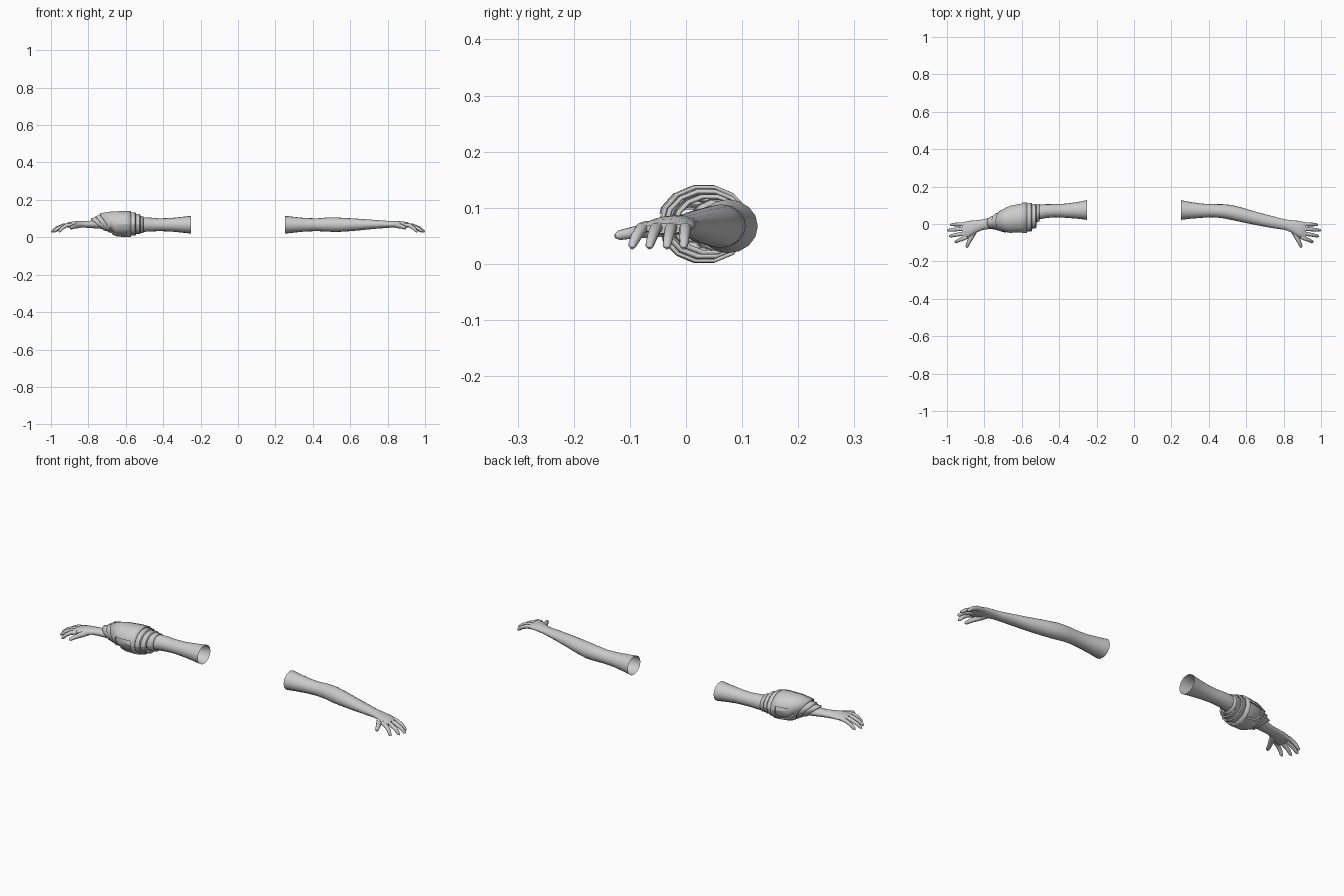
import bpy, bmesh
from math import cos, sin, pi
from mathutils import Vector, Matrix

if "Cube" in bpy.data.objects:
    bpy.data.objects.remove(bpy.data.objects["Cube"])

MIRROR = Matrix.Scale(-1, 4, (1, 0, 0))


def skin(bm, rings, caps):
    """Bridge a list of point rings, optionally closing both ends."""
    vs = [[bm.verts.new(p) for p in r] for r in rings]
    n = len(vs[0])
    for a, b in zip(vs, vs[1:]):
        for i in range(n):
            j = (i + 1) % n
            bm.faces.new((a[i], a[j], b[j], b[i]))
    if caps:
        bm.faces.new(vs[0])
        bm.faces.new(vs[-1])


def limb_ring(x, cy, cz, ry, rz, n=16, slant=0):
    """Oval across the limb; slant pushes the top towards the hand."""
    return [(x + slant * sin(2 * pi * i / n), cy + ry * cos(2 * pi * i / n),
             cz + rz * sin(2 * pi * i / n)) for i in range(n)]


def finger_rings(pts, radii, n=10):
    pts = [Vector(p) for p in pts]
    out = []
    for k, p in enumerate(pts):
        t = pts[min(k + 1, len(pts) - 1)] - pts[max(k - 1, 0)]
        q = t.to_track_quat('Z', 'Y')
        out.append([p + q @ Vector((radii[k] * cos(2 * pi * i / n),
                                    radii[k] * sin(2 * pi * i / n), 0)) for i in range(n)])
    return out


def make(name, bm):
    bmesh.ops.recalc_face_normals(bm, faces=bm.faces)
    me = bpy.data.meshes.new(name)
    bm.to_mesh(me)
    bm.free()
    ob = bpy.data.objects.new(name, me)
    bpy.context.collection.objects.link(ob)
    return ob


def smooth(ob, angle):
    bpy.ops.object.select_all(action='DESELECT')
    ob.select_set(True)
    bpy.context.view_layer.objects.active = ob
    bpy.ops.object.shade_smooth_by_angle(angle=angle)


# Bare arm with palm: x, centre y, centre z, half width, half height
arm_sections = [
    (.25, .075, .067, .053, .048), (.30, .073, .067, .045, .042), (.36, .071, .067, .038, .036),
    (.42, .071, .067, .035, .034), (.47, .069, .068, .037, .037), (.52, .062, .067, .040, .039),
    (.58, .048, .067, .039, .036), (.66, .028, .068, .035, .030), (.74, .010, .069, .032, .023),
    (.81, -.004, .069, .028, .018), (.85, -.015, .070, .034, .017), (.88, -.026, .069, .043, .016),
    (.908, -.034, .066, .045, .014), (.92, -.036, .063, .038, .009)]
bm = bmesh.new()
skin(bm, [limb_ring(*s) for s in arm_sections], True)
arm = make("bare_arm", bm)

# Fingers: base y, tip x, tip y
bm = bmesh.new()
for by, tx, ty in ((.0, .984, -.004), (-.023, 1.0, -.034), (-.047, .989, -.065), (-.069, .96, -.096)):
    bx = .89
    path = [(bx, by, .067), (bx + .4 * (tx - bx), by + .4 * (ty - by), .063),
            (bx + .72 * (tx - bx), by + .72 * (ty - by), .049),
            (tx - .007, ty, .033), (tx - .001, ty, .028)]
    skin(bm, finger_rings(path, (.010, .0105, .0095, .0075, .003)), True)
# Thumb
skin(bm, finger_rings([(.848, -.03, .064), (.866, -.062, .060), (.881, -.092, .056),
                       (.892, -.118, .051), (.895, -.126, .049)],
                      (.014, .014, .011, .009, .004)), True)
digits = make("finger_helper", bm)

# Merge fingers into the palm and open the shoulder end
mod = arm.modifiers.new("merge", 'BOOLEAN')
mod.operation, mod.solver, mod.object = 'UNION', 'EXACT', digits
merged = bpy.data.meshes.new_from_object(arm.evaluated_get(bpy.context.evaluated_depsgraph_get()))
arm.modifiers.clear()
arm.data = merged
bpy.data.objects.remove(digits)
bm = bmesh.new()
bm.from_mesh(merged)
bmesh.ops.delete(bm, geom=[f for f in bm.faces if all(v.co.x < .2505 for v in f.verts)],
                 context='FACES')
bm.to_mesh(merged)
bm.free()
smooth(arm, .9)

# Other arm, which wears the armour
arm2 = arm.copy()
arm2.data = arm.data.copy()
arm2.name = "armoured_arm"
arm2.data.transform(MIRROR)
arm2.data.flip_normals()
bpy.context.collection.objects.link(arm2)


def shell(name, sections, thickness=.006):
    """Open armour sleeve on the mirrored arm."""
    bm = bmesh.new()
    skin(bm, [limb_ring(*s[:5], 14, s[5]) for s in sections], False)
    bm.transform(MIRROR)
    ob = make(name, bm)
    m = ob.modifiers.new("thickness", 'SOLIDIFY')
    m.thickness, m.offset = thickness, -1
    return ob


# Forearm guard and the lining seen through its side windows
guard = shell("forearm_guard", [(.572, .034, .071, .081, .070, 0), (.60, .032, .071, .082, .071, 0),
                                (.66, .025, .071, .077, .069, .015),
                                (.705, .016, .071, .058, .058, .036)])
lining = shell("guard_lining", [(.56, .036, .071, .073, .062, 0), (.60, .032, .071, .075, .064, 0),
                                (.66, .025, .071, .070, .062, .015),
                                (.698, .017, .071, .053, .053, .034)], .004)

# Rectangular windows on both flanks
for label, y in (("front", -.065), ("back", .13)):
    bpy.ops.mesh.primitive_cube_add(size=1, location=(-.64, y, .052))
    cut = bpy.context.object
    cut.name = label + "_window_cutter"
    cut.scale = (.09, .10, .076)
    cut.hide_render = True
    cut.display_type = 'WIRE'
    m = guard.modifiers.new(label + "_window", 'BOOLEAN')
    m.operation, m.solver, m.object = 'DIFFERENCE', 'EXACT', cut

# Slanted wrist bands, each tucked inside the previous one
wrist = [
    shell("wrist_band_outer", [(.68, .020, .070, .054, .052, .034), (.727, .013, .070, .048, .045, .036)]),
    shell("wrist_band_inner", [(.70, .016, .069, .046, .043, .036), (.752, .007, .069, .036, .034, .036)])]

# Stepped elbow rings
elbow = [
    shell("elbow_ring_outer", [(.545, .037, .071, .072, .060, 0), (.55, .036, .071, .076, .063, 0),
                               (.58, .034, .071, .076, .063, 0)]),
    shell("elbow_ring_middle", [(.522, .043, .070, .061, .051, 0), (.527, .042, .070, .065, .055, 0),
                                (.56, .038, .071, .066, .056, 0)]),
    shell("elbow_ring_inner", [(.505, .060, .068, .046, .045, 0), (.535, .052, .069, .050, .047, 0)])]

for ob in [guard, lining] + wrist + elbow:
    smooth(ob, .5)
